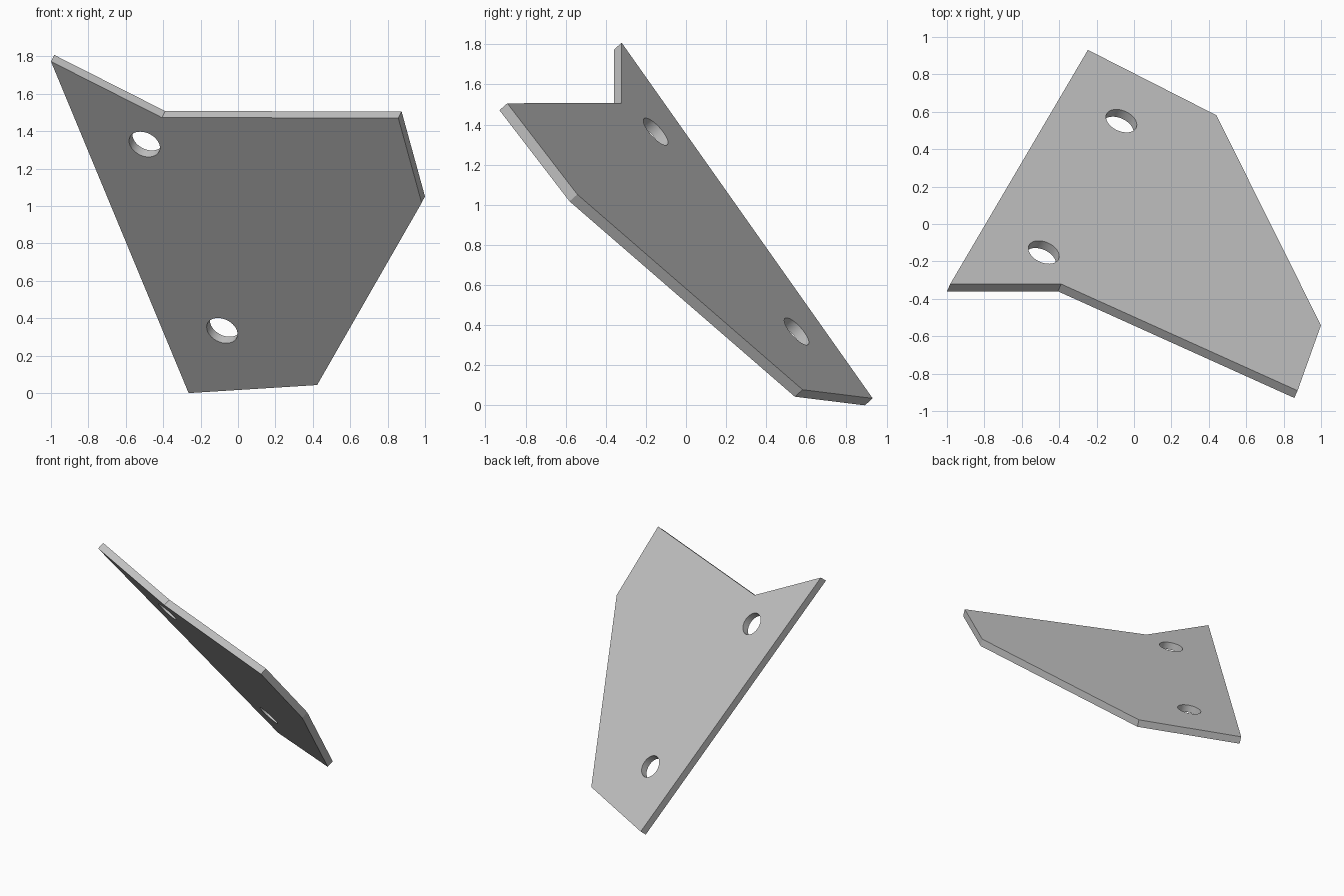
import bpy
import bmesh
from mathutils import Vector

cube = bpy.data.objects.get("Cube")
if cube:
    bpy.data.objects.remove(cube, do_unlink=True)

# Tilted plane of the plate's front face
SLOPE = Vector((1.0, 2.21, 1.975))
OFFSET = 1.707
NORMAL = SLOPE.normalized()
THICKNESS = 0.055
HOLE_RADIUS = 0.087


def on_plane(x, z):
    """Point of the front face seen at x, z."""
    return Vector((x, (OFFSET - SLOPE.x * x - SLOPE.z * z) / SLOPE.y, z))


grey = bpy.data.materials.new("plain grey")
grey.use_nodes = True
grey.diffuse_color = (0.55, 0.55, 0.55, 1)
grey.node_tree.nodes["Principled BSDF"].inputs["Base Color"].default_value = (0.55, 0.55, 0.55, 1)

# Plate: notched outline extruded along its normal
outline = [(-1.0, 1.773), (-0.407, 1.473), (0.857, 1.471),
           (0.982, 1.017), (0.423, 0.043), (-0.264, 0.0)]
bm = bmesh.new()
face = bm.faces.new([bm.verts.new(on_plane(x, z)) for x, z in outline])
extruded = bmesh.ops.extrude_face_region(bm, geom=[face], use_keep_orig=True)
bmesh.ops.translate(bm, vec=NORMAL * THICKNESS,
                    verts=[v for v in extruded["geom"] if isinstance(v, bmesh.types.BMVert)])
bmesh.ops.recalc_face_normals(bm, faces=bm.faces)
mesh = bpy.data.meshes.new("plate")
bm.to_mesh(mesh)
bm.free()
mesh.materials.append(grey)
plate = bpy.data.objects.new("plate", mesh)
bpy.context.collection.objects.link(plate)

# Round holes drilled square through the plate
for x, z in [(-0.5, 1.33), (-0.085, 0.334)]:
    bpy.ops.mesh.primitive_cylinder_add(
        vertices=48, radius=HOLE_RADIUS, depth=THICKNESS * 4,
        location=on_plane(x, z) + NORMAL * THICKNESS / 2,
        rotation=NORMAL.to_track_quat("Z", "Y").to_euler())
    cutter = bpy.context.object
    cutter.name = "hole_cutter"
    cutter.hide_render = True
    cutter.data.materials.append(grey)
    cut = plate.modifiers.new("hole", "BOOLEAN")
    cut.operation = "DIFFERENCE"
    cut.solver = "EXACT"
    cut.object = cutter
    bpy.context.view_layer.objects.active = plate
    bpy.ops.object.modifier_apply(modifier=cut.name)
    bpy.data.objects.remove(cutter, do_unlink=True)

# Smooth hole walls, crisp plate edges
bpy.ops.object.select_all(action="DESELECT")
plate.select_set(True)
bpy.context.view_layer.objects.active = plate
bpy.ops.object.shade_smooth_by_angle()
